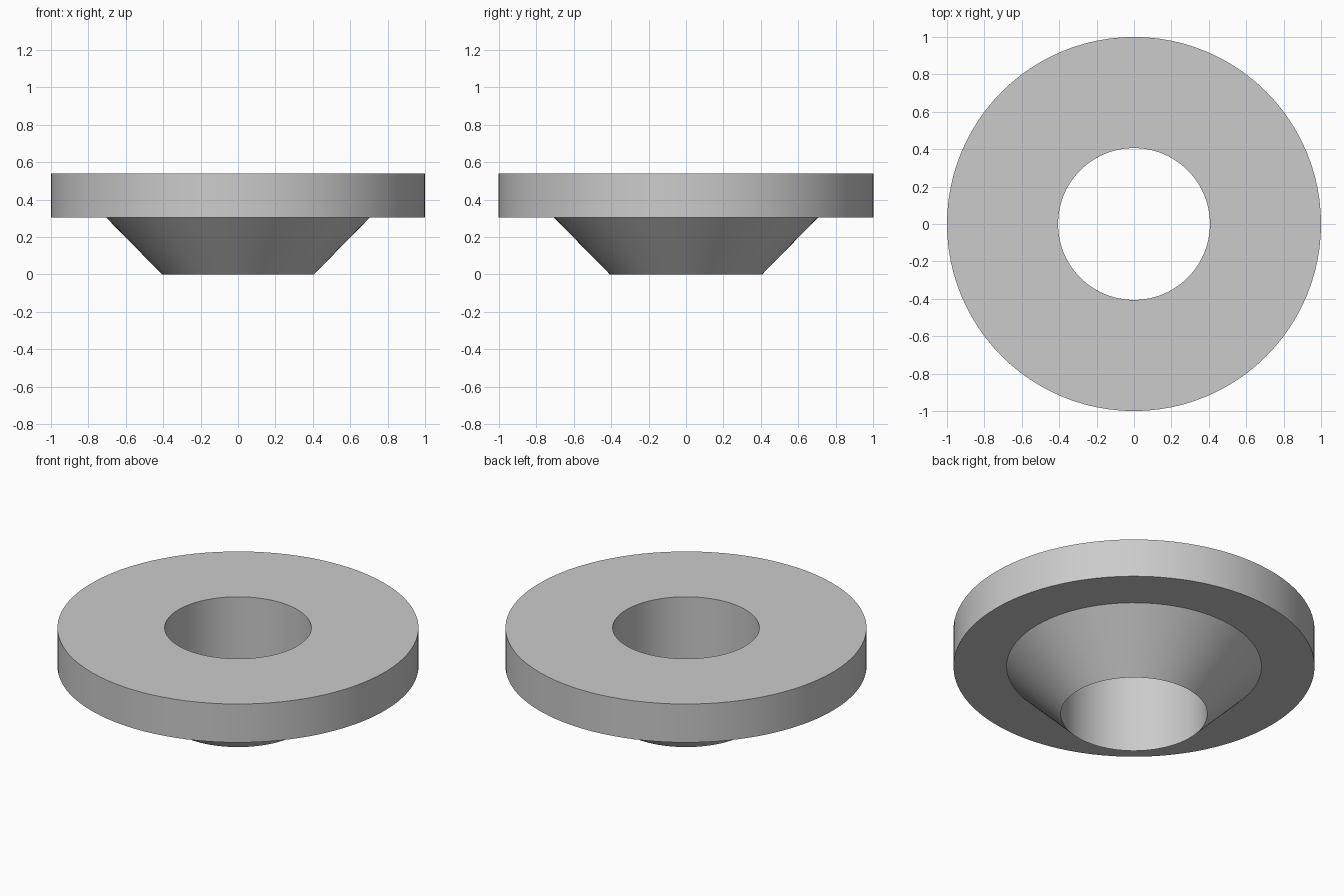
import bpy
import bmesh
import math
from mathutils import Vector

cube = bpy.data.objects.get("Cube")
if cube:
    bpy.data.objects.remove(cube, do_unlink=True)

SEGMENTS = 96
BORE, HUB, RIM = 0.406, 0.706, 1.0
FLANGE_Z, TOP_Z = 0.305, 0.54

# Plain grey material
grey = bpy.data.materials.new("grey")
grey.use_nodes = True
colour = (0.6, 0.6, 0.6, 1)
grey.diffuse_color = colour
grey.node_tree.nodes["Principled BSDF"].inputs["Base Color"].default_value = colour

# Closed half section: conical hub tapering to the bore edge, then the flat flange
profile = [(BORE, 0), (HUB, FLANGE_Z), (RIM, FLANGE_Z), (RIM, TOP_Z), (BORE, TOP_Z)]

bm = bmesh.new()
verts = [bm.verts.new((r, 0, z)) for r, z in profile]
edges = [bm.edges.new((a, b)) for a, b in zip(verts, verts[1:] + verts[:1])]

# Revolve the section into a solid ring
bmesh.ops.spin(bm, geom=verts + edges, cent=Vector(), axis=Vector((0, 0, 1)),
               angle=math.tau, steps=SEGMENTS)
bmesh.ops.remove_doubles(bm, verts=bm.verts, dist=0.0001)
bmesh.ops.recalc_face_normals(bm, faces=bm.faces)

mesh = bpy.data.meshes.new("flanged_cone_washer")
bm.to_mesh(mesh)
bm.free()
mesh.materials.append(grey)
washer = bpy.data.objects.new("flanged_cone_washer", mesh)
bpy.context.collection.objects.link(washer)

# Smooth round walls with crisp rims
bpy.ops.object.select_all(action="DESELECT")
washer.select_set(True)
bpy.context.view_layer.objects.active = washer
bpy.ops.object.shade_smooth_by_angle(angle=math.radians(30))
